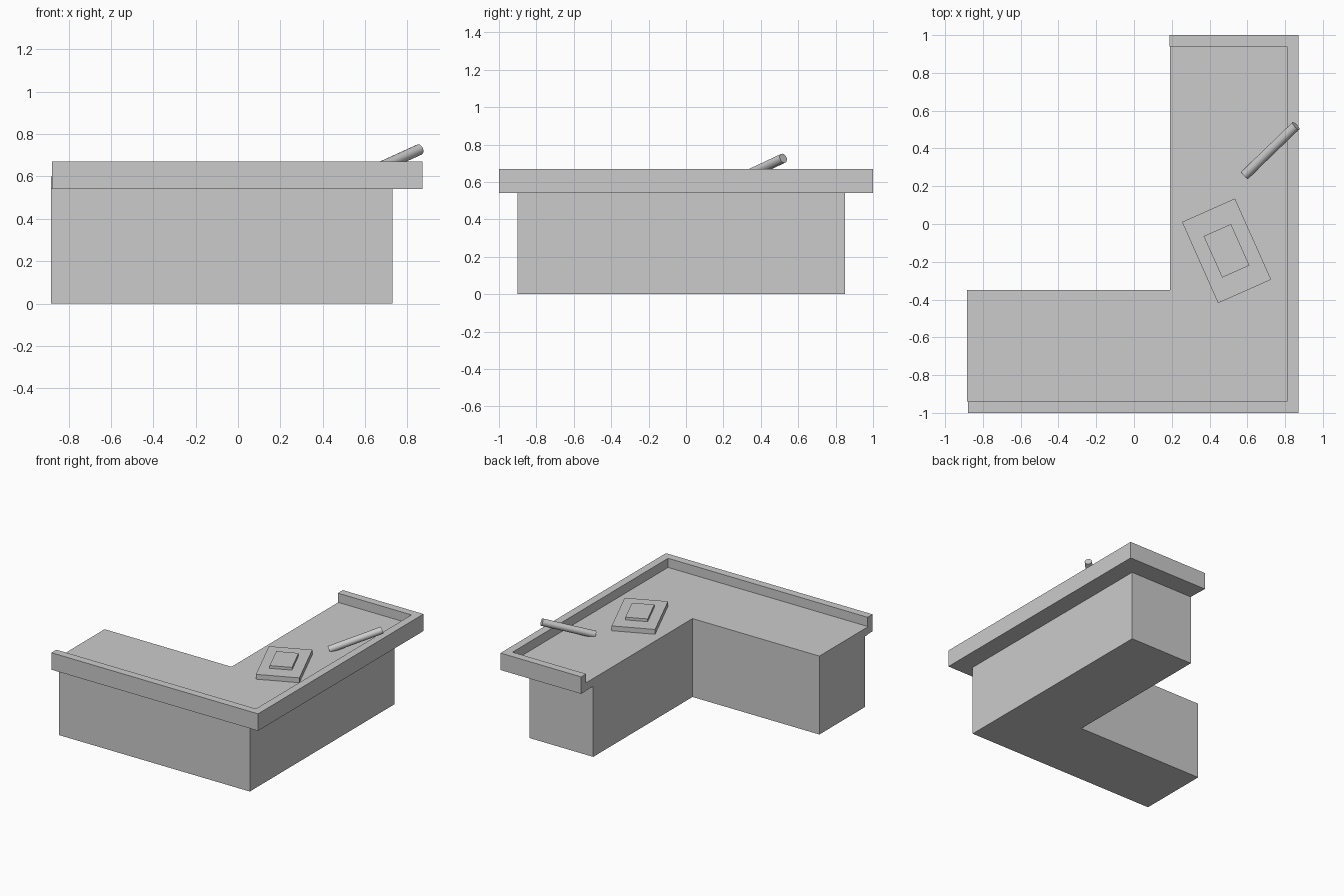
import bpy
import bmesh
from math import radians
from mathutils import Vector

if "Cube" in bpy.data.objects:
    bpy.data.objects.remove(bpy.data.objects["Cube"])


def prism(name, outline, z0, z1):
    """Extrude a closed counter-clockwise XY outline from z0 to z1."""
    bm = bmesh.new()
    face = bm.faces.new([bm.verts.new((x, y, z0)) for x, y in outline])
    grown = bmesh.ops.extrude_face_region(bm, geom=[face])["geom"]
    verts = [v for v in grown if isinstance(v, bmesh.types.BMVert)]
    bmesh.ops.translate(bm, verts=verts, vec=(0, 0, z1 - z0))
    bmesh.ops.recalc_face_normals(bm, faces=bm.faces)
    mesh = bpy.data.meshes.new(name)
    bm.to_mesh(mesh)
    bm.free()
    obj = bpy.data.objects.new(name, mesh)
    bpy.context.collection.objects.link(obj)
    return obj


def l_shape(right, front, back):
    """L outline sharing the same inner corner and left end."""
    return [(LEFT, front), (right, front), (right, back),
            (INNER_X, back), (INNER_X, INNER_Y), (LEFT, INNER_Y)]


def plate(name, width, depth, z0, z1):
    """Flat slab, turned on the counter."""
    w, d = width / 2, depth / 2
    obj = prism(name, [(-w, -d), (w, -d), (w, d), (-w, d)], z0, z1)
    obj.location = (0.49, -0.142, 0)
    obj.rotation_euler.z = radians(24)
    return obj


LEFT, INNER_X, INNER_Y = -0.884, 0.19, -0.35
RIM = 0.06

# Counter body and work surface
prism("counter_body", l_shape(0.73, -0.90, 0.85), 0, 0.54)
prism("counter_top", l_shape(0.87 - RIM, -1 + RIM, 1 - RIM), 0.54, 0.60)

# Raised rim around the three outer sides
prism("counter_rim", [
    (-0.879, -1), (0.87, -1), (0.87, 1), (0.187, 1),
    (0.187, 1 - RIM), (0.87 - RIM, 1 - RIM),
    (0.87 - RIM, -1 + RIM), (-0.879, -1 + RIM)], 0.54, 0.67)

# Stacked plates on the counter
plate("lower_plate", 0.307, 0.47, 0.60, 0.637)
plate("upper_plate", 0.158, 0.24, 0.637, 0.658)

# Rod leaning on the rim
low, high = Vector((0.588, 0.26, 0.605)), Vector((0.857, 0.52, 0.727))
axis = high - low
bpy.ops.mesh.primitive_cylinder_add(vertices=16, radius=0.026,
                                    depth=axis.length, location=(low + high) / 2)
rod = bpy.context.object
rod.name = "leaning_rod"
rod.rotation_euler = axis.to_track_quat('Z', 'Y').to_euler()
bpy.ops.object.shade_smooth_by_angle(angle=radians(40))
